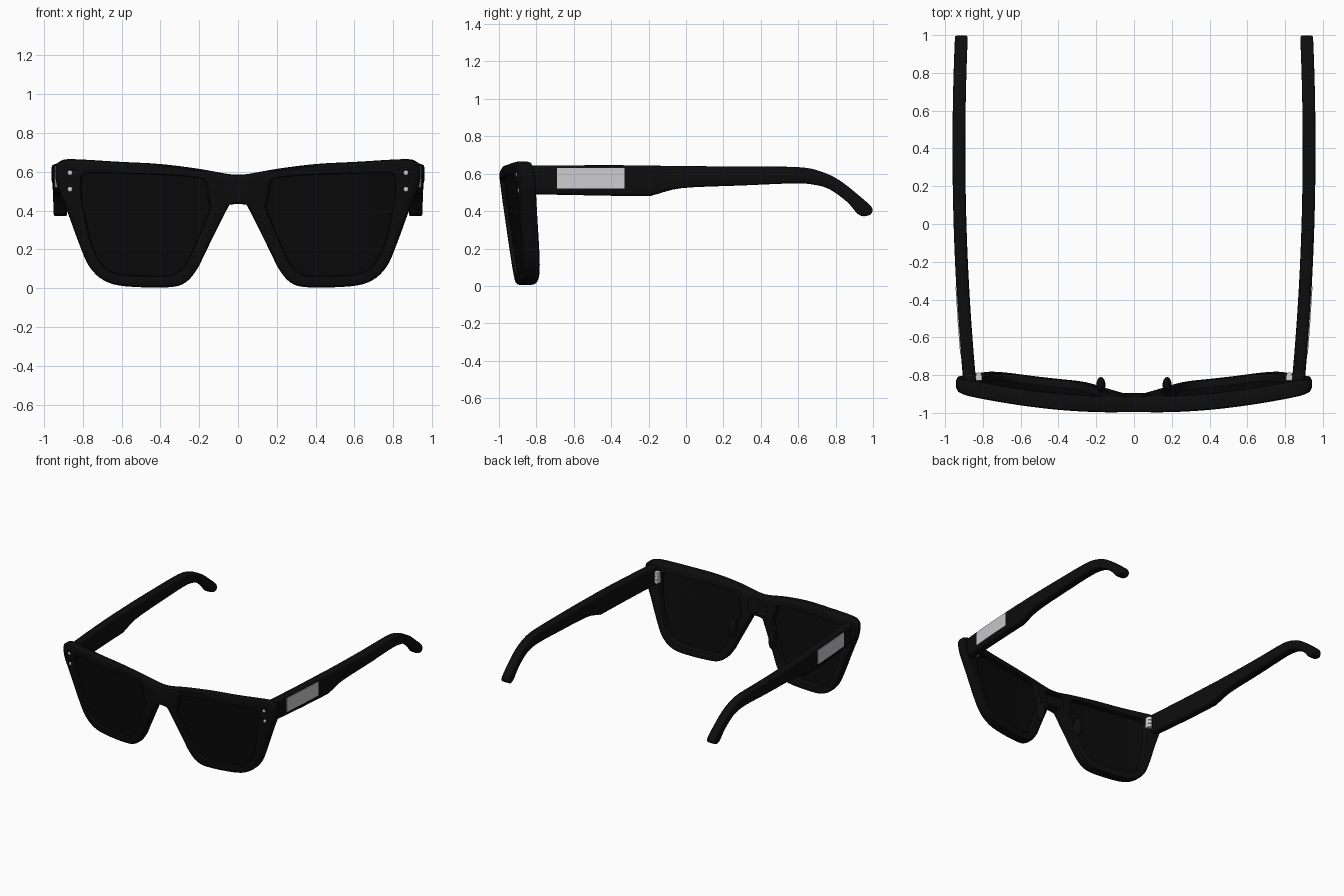
import bpy, bmesh, math
from mathutils import Vector

if "Cube" in bpy.data.objects:
    bpy.data.objects.remove(bpy.data.objects["Cube"], do_unlink=True)


def material(name, colour, roughness):
    mat = bpy.data.materials.new(name)
    mat.use_nodes = True
    mat.diffuse_color = (*colour, 1)
    shader = mat.node_tree.nodes["Principled BSDF"]
    shader.inputs["Base Color"].default_value = (*colour, 1)
    shader.inputs["Roughness"].default_value = roughness
    return mat


black = material("frame black", (0.004, 0.004, 0.004), 0.5)
dark = material("lens black", (0.003, 0.003, 0.003), 0.3)
silver = material("silver metal", (0.65, 0.65, 0.65), 0.4)
light = material("panel light grey", (0.6, 0.6, 0.62), 0.5)


def spline(points, steps):
    """Smooth open path through points of any dimension."""
    pts = [Vector(p) for p in points]
    pts = [pts[0] * 2 - pts[1]] + pts + [pts[-1] * 2 - pts[-2]]
    path = []
    for a, b, c, d in zip(pts, pts[1:], pts[2:], pts[3:]):
        for i in range(steps):
            t = i / steps
            path.append(b + (c - a) * (t / 2)
                        + (a * 2 - b * 5 + c * 4 - d) * (t * t / 2)
                        + (b * 3 - a - c * 3 + d) * (t ** 3 / 2))
    return path + [pts[-2]]


def finish(bm, name, mat, angle=40, mirror=True):
    bmesh.ops.recalc_face_normals(bm, faces=bm.faces)
    mesh = bpy.data.meshes.new(name)
    bm.to_mesh(mesh)
    bm.free()
    obj = bpy.data.objects.new(name, mesh)
    bpy.context.collection.objects.link(obj)
    mesh.materials.append(mat)
    if mirror:
        mod = obj.modifiers.new("mirror", "MIRROR")
        mod.use_clip = True
    bpy.ops.object.select_all(action="DESELECT")
    obj.select_set(True)
    bpy.context.view_layer.objects.active = obj
    bpy.ops.object.shade_smooth_by_angle(angle=math.radians(angle))
    return obj


def loft(bm, rings, close_rings=False, skip=lambda a, b: False):
    """Join equal closed rings of points with quads."""
    rows = [[bm.verts.new(p) for p in ring] for ring in rings]
    pairs = list(zip(rows, rows[1:]))
    if close_rings:
        pairs.append((rows[-1], rows[0]))
    for r, s in pairs:
        for i in range(len(r)):
            j = (i + 1) % len(r)
            if not skip(r[i], r[j]):
                bm.faces.new((r[i], r[j], s[j], s[i]))
    return rows


def front_y(x, z):
    """Wrapped and tilted front surface."""
    return -1 + 0.125 * x * x + 0.13 * (0.6 - z)


# Matching outlines of the half frame and its lens
outer = spline([(0, .585), (.06, .59), (.2, .615), (.4, .64), (.62, .652),
                (.85, .665), (.915, .655), (.94, .62), (.935, .54),
                (.905, .46), (.87, .37), (.815, .22), (.765, .11),
                (.69, .04), (.58, .01), (.36, .005), (.27, .03), (.21, .1),
                (.165, .19), (.055, .41), (.035, .43), (0, .435)], 4)
inner = spline([(.165, .51), (.168, .54), (.2, .568), (.4, .585), (.6, .592),
                (.76, .595), (.79, .59), (.803, .565), (.805, .52),
                (.8, .45), (.79, .38), (.755, .23), (.71, .135),
                (.65, .085), (.56, .068), (.37, .065), (.31, .085),
                (.265, .135), (.225, .22), (.15, .4), (.15, .44),
                (.16, .475)], 4)
last = len(outer) - 1


def frame_ring(blend, depth):
    ring = []
    for i, (o, n) in enumerate(zip(outer, inner)):
        x, z = o.lerp(n, blend)
        if i in (0, last) and blend < 0.5:
            x = 0
        ring.append((x, front_y(x, z) + depth, z))
    return ring


# Frame front with softened outer and lens edges
bm = bmesh.new()
section = [(1, .012), (.93, 0), (.5, 0), (.2, 0), (.06, .006), (0, .022),
           (0, .062), (.06, .078), (.2, .084), (.5, .084), (.93, .084), (1, .074)]
loft(bm, [frame_ring(b, d) for b, d in section], close_rings=True,
     skip=lambda a, b: abs(a.co.x) < 1e-5 and abs(b.co.x) < 1e-5)
finish(bm, "frame_front", black)

# Lenses, gently curved inside the rims
centre = sum(inner, Vector((0, 0))) / len(inner)
bm = bmesh.new()
for depth in (.02, .045):
    rings = []
    for scale in (1.01, .8, .55, .3, .08):
        flat = [centre + (p - centre) * scale for p in inner]
        rings.append([(x, front_y(x, z) + depth, z) for x, z in flat])
    bm.faces.new(loft(bm, rings)[-1])
finish(bm, "lenses", dark)


# Temples swept along the side profile: top point and bottom point per station
def temple_x(y):
    return 0.927 - 0.0375 * (y - 0.4) ** 2


def power(v, e):
    return math.copysign(abs(v) ** e, v)


HALF = 0.034
stations = spline([(-.83, .645, -.83, .49), (-.25, .645, -.25, .48),
                   (-.17, .643, -.17, .487), (-.02, .641, -.02, .523),
                   (.3, .638, .3, .537), (.6, .635, .58, .548),
                   (.72, .612, .69, .54), (.82, .565, .77, .515),
                   (.92, .487, .86, .45), (.985, .43, .915, .388),
                   (.998, .402, .945, .373), (.985, .38, .965, .374)], 4)
bm = bmesh.new()
rings = []
for yt, zt, yb, zb in stations:
    ring = []
    for k in range(20):
        a = math.tau * k / 20
        t = 0.5 + 0.5 * power(math.sin(a), 0.35)
        y = yb + (yt - yb) * t
        ring.append((temple_x(y) + HALF * power(math.cos(a), 0.35), y,
                     zb + (zt - zb) * t))
    rings.append(ring)
rows = loft(bm, rings)
bm.faces.new(rows[0])
bm.faces.new(rows[-1])
finish(bm, "temples", black)

# Light plates on the outer faces of the temples
bm = bmesh.new()
plate = []
for y in (-.69, -.51, -.33):
    x = temple_x(y) + HALF
    plate.append([(x - .004, y, .52), (x + .004, y, .52),
                  (x + .004, y, .63), (x - .004, y, .63)])
rows = loft(bm, plate)
bm.faces.new(rows[0])
bm.faces.new(rows[-1])
finish(bm, "side_plates", light)


def ellipsoid(bm, place, size):
    new = bmesh.ops.create_uvsphere(bm, u_segments=16, v_segments=10, radius=1)
    bmesh.ops.scale(bm, vec=size, verts=new["verts"])
    bmesh.ops.translate(bm, vec=place, verts=new["verts"])


# Rivets on the front corners
bm = bmesh.new()
for z in (.51, .595):
    ellipsoid(bm, (.865, front_y(.865, z), z), (.013, .007, .013))
finish(bm, "rivets", silver)

# Nose pads behind the bridge
bm = bmesh.new()
ellipsoid(bm, (.175, -.852, .31), (.024, .042, .075))
finish(bm, "nose_pads", black)

# Hinges: stacked barrels on a small leaf
bm = bmesh.new()
for z in (.535, .565, .595):
    new = bmesh.ops.create_cone(bm, cap_ends=True, segments=14, radius1=.015,
                                radius2=.015, depth=.027)
    bmesh.ops.translate(bm, vec=(.822, -.8, z), verts=new["verts"])
new = bmesh.ops.create_cube(bm, size=1)
bmesh.ops.scale(bm, vec=(.035, .025, .085), verts=new["verts"])
bmesh.ops.translate(bm, vec=(.822, -.815, .565), verts=new["verts"])
finish(bm, "hinges", silver)
